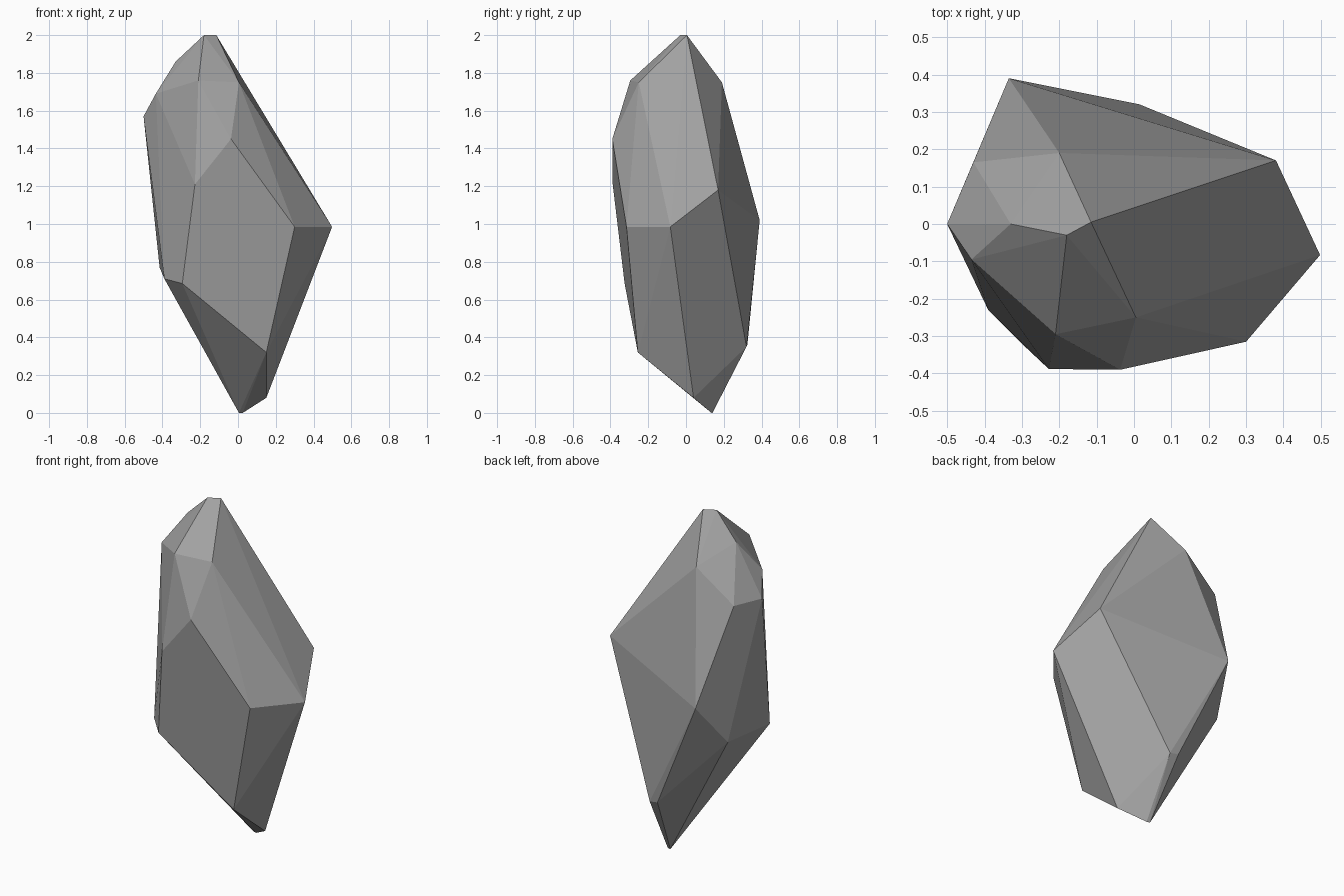
import bpy, bmesh, math

if "Cube" in bpy.data.objects:
    bpy.data.objects.remove(bpy.data.objects["Cube"])

# Corner points of the faceted stone, grouped from tip to base
CORNERS = [
    # narrow tip
    (-.115, .005, 2), (-.18, -.03, 2), (-.33, 0, 1.86),
    # upper shoulder
    (-.2, .19, 1.75), (-.21, -.295, 1.76), (.005, -.25, 1.75),
    (-.435, -.095, 1.69), (-.5, 0, 1.57), (-.43, .165, 1.57),
    # broad middle
    (-.037, -.39, 1.45), (-.228, -.388, 1.21), (.38, .17, 1.18),
    (-.335, .39, 1.02), (.3, -.315, .985), (.498, -.083, .985),
    # lower shoulder
    (-.415, .2, .77), (-.39, -.23, .71), (-.295, -.325, .685),
    (-.04, .325, .36), (.015, .32, .35), (.15, -.255, .32),
    # pointed base
    (.15, .04, .08), (.005, .14, 0), (.025, .135, 0),
]

# Wrap the corners in a convex shell and merge coplanar triangles into facets
bm = bmesh.new()
for c in CORNERS:
    bm.verts.new(c)
hull = bmesh.ops.convex_hull(bm, input=bm.verts[:])
loose = [v for v in bm.verts if not v.link_faces]
bmesh.ops.delete(bm, geom=loose, context='VERTS')
bmesh.ops.dissolve_limit(bm, angle_limit=math.radians(3),
                         verts=bm.verts[:], edges=bm.edges[:])
bmesh.ops.recalc_face_normals(bm, faces=bm.faces[:])

mesh = bpy.data.meshes.new("stone")
bm.to_mesh(mesh)
bm.free()

# Plain grey stone, flat shaded
grey = bpy.data.materials.new("stone_grey")
grey.diffuse_color = (.36, .36, .36, 1)
grey.use_nodes = True
grey.node_tree.nodes["Principled BSDF"].inputs["Base Color"].default_value = grey.diffuse_color
mesh.materials.append(grey)
stone = bpy.data.objects.new("stone", mesh)
bpy.context.collection.objects.link(stone)
